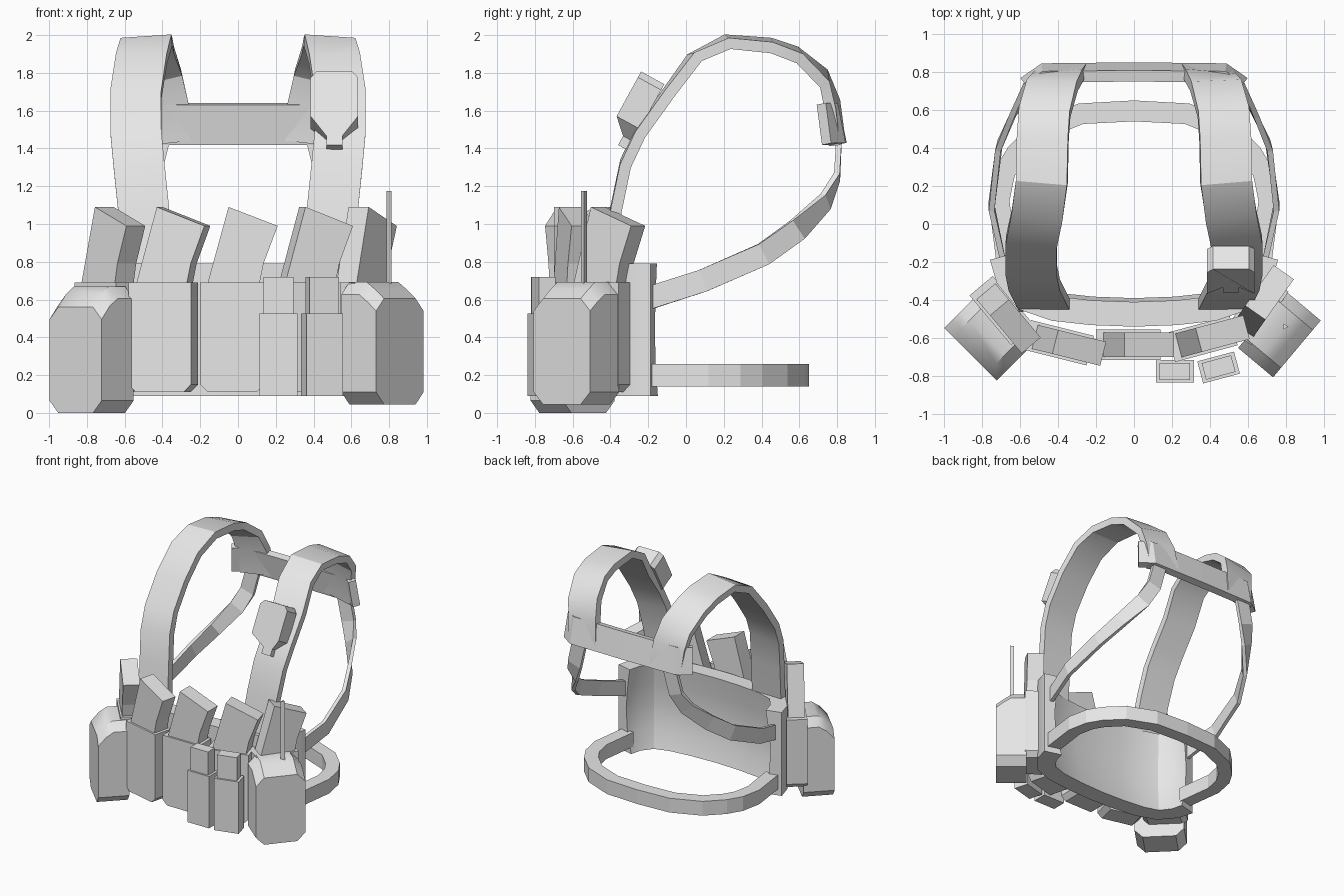
import bpy, bmesh, math
from mathutils import Vector, Matrix

if "Cube" in bpy.data.objects:
    bpy.data.objects.remove(bpy.data.objects["Cube"])

fabric = bpy.data.materials.new("plain_grey")
fabric.use_nodes = True
fabric.diffuse_color = (0.8, 0.8, 0.8, 1)
fabric.node_tree.nodes["Principled BSDF"].inputs["Base Color"].default_value = (0.8, 0.8, 0.8, 1)


def loft(name, sections, matrix=Matrix(), smooth=30):
    """Skin equal-sized loops of points and cap both ends."""
    bm = bmesh.new()
    rings = [[bm.verts.new(matrix @ Vector(p)) for p in s] for s in sections]
    n = len(rings[0])
    for a, b in zip(rings, rings[1:]):
        for i in range(n):
            j = (i + 1) % n
            bm.faces.new((a[i], a[j], b[j], b[i]))
    bm.faces.new(rings[0])
    bm.faces.new(rings[-1])
    bmesh.ops.recalc_face_normals(bm, faces=bm.faces)
    mesh = bpy.data.meshes.new(name)
    bm.to_mesh(mesh)
    bm.free()
    mesh.materials.append(fabric)
    ob = bpy.data.objects.new(name, mesh)
    bpy.context.collection.objects.link(ob)
    if smooth:
        bpy.ops.object.select_all(action='DESELECT')
        ob.select_set(True)
        bpy.context.view_layer.objects.active = ob
        bpy.ops.object.shade_smooth_by_angle(angle=math.radians(smooth))
    return ob


def tangents(pts):
    last = len(pts) - 1
    return [(pts[min(i + 1, last)] - pts[max(i - 1, 0)]).normalized() for i in range(last + 1)]


def ribbon(name, pts, hints, half, thick, smooth=0):
    """Flat strap along a path; each hint points across the strap."""
    pts = [Vector(p) for p in pts]
    sections = []
    for p, t, h in zip(pts, tangents(pts), hints):
        h = Vector(h)
        w = (h - t * h.dot(t)).normalized()
        n = t.cross(w) * thick / 2
        w = w * half
        sections.append([p - w - n, p + w - n, p + w + n, p - w + n])
    return loft(name, sections, smooth=smooth)


def spot(x, y, yaw):
    return Matrix.Translation((x, y, 0)) @ Matrix.Rotation(math.radians(yaw), 4, 'Z')


def prism(name, outline, depth, matrix):
    return loft(name, [[(t, d, z) for t, z in outline] for d in (-depth / 2, depth / 2)], matrix, 0)


def octagon(half, low, high, cut):
    return [(-half + cut, low), (half - cut, low), (half, low + cut), (half, high - cut),
            (half - cut, high), (-half + cut, high), (-half, high - cut), (-half, low + cut)]


def both(points):
    """Continue a half path, ending on the centre line, onto the other side."""
    return points + [(-p[0],) + tuple(p[1:]) for p in reversed(points[:-1])]


# Curved chest panel with a waisted cross-section
path = [Vector((x, y, 0)) for x, y in both(
    [(0.69, -0.17), (0.66, -0.28), (0.57, -0.39), (0.42, -0.44), (0.22, -0.462), (0, -0.47)])]
profile = [(-0.08, 0.09), (-0.035, 0.25), (-0.02, 0.45), (-0.035, 0.62), (-0.06, 0.79),
           (0.07, 0.79), (0.07, 0.09)]
panel = []
for p, t in zip(path, tangents(path)):
    out = Vector((-t.y, t.x, 0))
    if out.y > 0:
        out = -out
    panel.append([p + out * o + Vector((0, 0, z)) for o, z in profile])
loft("chest_panel", panel)

# Waist belt
belt = both([(0.67, -0.19, 0.2), (0.71, 0.12, 0.2), (0.68, 0.27, 0.2), (0.62, 0.37, 0.2),
             (0.5, 0.49, 0.2), (0.28, 0.58, 0.2), (0, 0.595, 0.2)])
ribbon("waist_belt", belt, [(0, 0, 1)] * len(belt), 0.06, 0.11)

# Band joining the shoulder straps at the back
band = both([(0.57, 0.73, 1.53), (0.48, 0.795, 1.53), (0, 0.8, 1.53)])
ribbon("back_band", band, [(0, -0.02, 0.1)] * len(band), 0.108, 0.06)

# Shoulder straps and thin side straps
shoulder = [(0.47, -0.43, 0.72), (0.50, -0.37, 1.08), (0.525, -0.32, 1.32), (0.54, -0.245, 1.48),
            (0.54, -0.095, 1.69), (0.51, 0.045, 1.88), (0.485, 0.22, 1.965), (0.48, 0.45, 1.945),
            (0.47, 0.59, 1.895), (0.43, 0.73, 1.77), (0.40, 0.775, 1.63), (0.38, 0.8, 1.43)]
side = [(0.42, 0.81, 1.45), (0.47, 0.80, 1.25), (0.53, 0.74, 1.12), (0.63, 0.59, 0.97),
        (0.71, 0.41, 0.84), (0.75, 0.09, 0.70), (0.69, -0.19, 0.61)]
twist = [(1, 0, 0), (0.9, 0, 0.4), (0.5, 0, 0.8)] + [(0, 0, 1)] * 4
for s, label in ((1, "left"), (-1, "right")):
    flip = lambda pts: [(s * x, y, z) for x, y, z in pts]
    ribbon(label + "_shoulder_strap", flip(shoulder),
           flip([(1, 0, -0.08)] * 9 + [(1, -0.12, 0)] * 3), 0.135, 0.06, 30)
    ribbon(label + "_side_strap", flip(side), flip(twist), 0.06, 0.03)

# Magazine pouches, each with a slanted magazine
magazine = [(-0.13, 0.5), (-0.13, 0.69), (-0.02, 1.09), (0.24, 0.99), (0.165, 0.79),
            (0.145, 0.69), (0.145, 0.5)]
pouch = [(-0.13, 0.11), (0.13, 0.11), (0.17, 0.15), (0.17, 0.69), (-0.17, 0.69), (-0.17, 0.15)]
slots = [(-0.695, -0.455, -50), (-0.395, -0.625, -14), (-0.03, -0.635, 0),
         (0.36, -0.605, 15), (0.65, -0.45, 55)]
for i, slot in enumerate(slots, 1):
    prism(f"magazine_pouch_{i}", pouch, 0.16, spot(*slot))
    prism(f"magazine_{i}", magazine, 0.13, spot(*slot))

# Small front pouches with a narrower upper part
for i, slot in enumerate([(0.215, -0.775, 0), (0.445, -0.755, 15)], 1):
    prism(f"small_pouch_{i}", [(-0.1, 0.09), (0.1, 0.09), (0.1, 0.525), (-0.1, 0.525)], 0.12, spot(*slot))
    prism(f"small_pouch_top_{i}", [(-0.08, 0.5), (0.08, 0.5), (0.08, 0.72), (-0.08, 0.72)], 0.09, spot(*slot))

# Large side pouches with sloping tops
for label, slot, low in (("right", (-0.775, -0.6, -45), 0), ("left", (0.765, -0.58, 50), 0.045)):
    rings = []
    for d, top in ((-0.12, 0.56 + low), (-0.06, 0.63 + low / 2), (0, 0.67 + low / 2), (0.12, 0.67 + low / 2)):
        rings.append([(t, d, z) for t, z in octagon(0.195, low, top, 0.065)])
    loft(label + "_large_pouch", rings, spot(*slot), 35)

# Antenna
ring = [(0.018 * math.cos(a), 0.018 * math.sin(a)) for a in (0, math.tau / 3, 2 * math.tau / 3)]
loft("antenna", [[(x, y, z) for x, y in ring] for z in (0.5, 1.175)], spot(0.795, -0.54, 0), 0)

# Shoulder radio, tilted to lie on the left strap
half_outline = [(0.095, 0), (0.125, -0.035), (0.125, -0.27), (0.042, -0.345), (0.042, -0.4)]
outline = half_outline + [(-x, u) for x, u in reversed(half_outline)]
up, out = Vector((0, 0.48, 0.877)), Vector((0, -0.877, 0.48))
base = Vector((0.51, -0.115, 1.74))
back = [base + Vector((x, 0, 0)) + up * u for x, u in outline]
front = [p + out * (0.14 if u > -0.3 else 0.06) for p, (x, u) in zip(back, outline)]
loft("shoulder_radio", [back, front], smooth=0)
